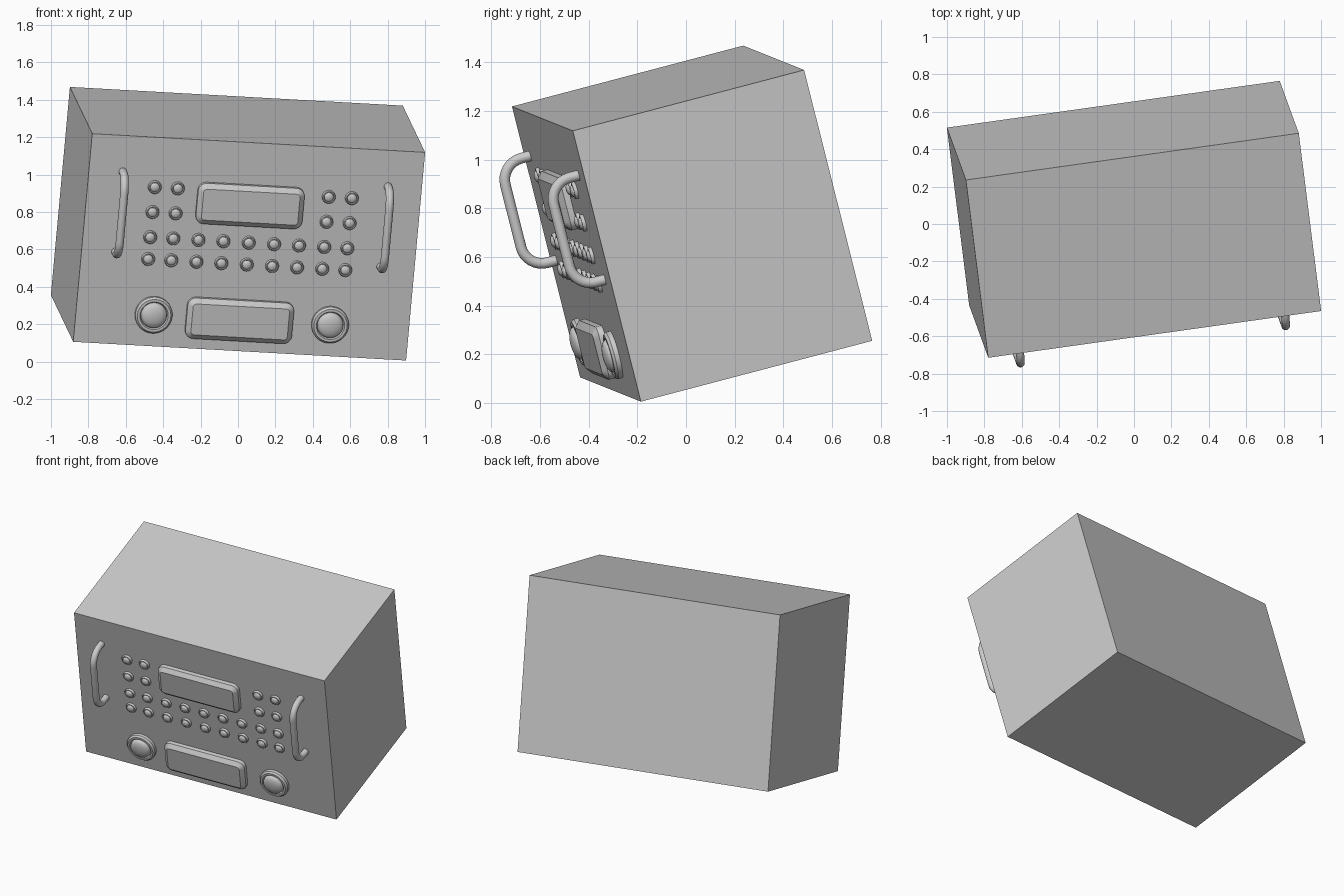
import bpy, bmesh, math
from mathutils import Matrix, Vector

if "Cube" in bpy.data.objects:
    bpy.data.objects.remove(bpy.data.objects["Cube"])

# Tilted frame of the front panel: u = right, w = up, d = outward
U = Vector((1.78, 0.25, -0.10)).normalized()
W = Vector((0.105, -0.28, 1.115))
W = (W - U * W.dot(U)).normalized()
D = U.cross(W)
WIDTH, HEIGHT, DEPTH = 1.80, 1.152, 0.99
origin = Vector((0, 0.025, 0.737)) + D * DEPTH / 2
FRAME = Matrix((U, W, D)).transposed().to_4x4()
FRAME.translation = origin


def make_object(name, bm, smooth=True):
    bmesh.ops.recalc_face_normals(bm, faces=bm.faces)
    bm.transform(FRAME)
    mesh = bpy.data.meshes.new(name)
    bm.to_mesh(mesh)
    bm.free()
    ob = bpy.data.objects.new(name, mesh)
    bpy.context.collection.objects.link(ob)
    if smooth:
        bpy.ops.object.select_all(action='DESELECT')
        ob.select_set(True)
        bpy.context.view_layer.objects.active = ob
        bpy.ops.object.shade_smooth_by_angle(angle=math.radians(35))
    return ob


def skin(rings, cap_start=False):
    """Join closed rings of points into a surface, capping the end."""
    bm = bmesh.new()
    vs = [[bm.verts.new(p) for p in ring] for ring in rings]
    n = len(vs[0])
    for a, b in zip(vs, vs[1:]):
        for i in range(n):
            j = (i + 1) % n
            bm.faces.new((a[i], a[j], b[j], b[i]))
    bm.faces.new(vs[-1])
    if cap_start:
        bm.faces.new(vs[0])
    return bm


def knob(name, u, w, radius, height, sides):
    # chamfered collar, groove, then a domed centre
    profile = [(1, 0), (1, 0.35), (0.9, 0.55), (0.76, 0.55), (0.70, 0.35), (0.68, 0.55)]
    profile += [(0.68 * math.cos(t), 0.55 + 0.45 * math.sin(t))
                for t in (math.radians(a) for a in (18, 36, 54, 70, 84))]
    rings = [[(u + radius * r * math.cos(2 * math.pi * i / sides),
               w + radius * r * math.sin(2 * math.pi * i / sides),
               h * height) for i in range(sides)] for r, h in profile]
    make_object(name, skin(rings))


def rounded_rect(u, w, width, height, radius, d, steps=6):
    pts = []
    for q, (sx, sy) in enumerate(((1, 1), (-1, 1), (-1, -1), (1, -1))):
        for k in range(steps + 1):
            t = math.pi / 2 * (q + k / steps)
            pts.append((u + sx * (width / 2 - radius) + radius * math.cos(t),
                        w + sy * (height / 2 - radius) + radius * math.sin(t), d))
    return pts


def panel(name, u, w):
    rings = [rounded_rect(u, w, 0.575 - 2 * i, 0.225 - 2 * i, 0.045 - i, d)
             for i, d in ((0, 0), (0, 0.025), (0.027, 0.047))]
    make_object(name, skin(rings))


def handle(name, u, w, span=0.444, reach=0.128, bend=0.09, radius=0.022, sides=16):
    # half of the path, (w, d) with tangent angle, then mirrored
    half = [(span / 2, -0.005, 0)]
    for k in range(9):
        t = math.pi / 2 * k / 8
        half.append((span / 2 - bend + bend * math.cos(t),
                     reach - bend + bend * math.sin(t), t))
    path = half + [(-y, d, math.pi - t) for y, d, t in reversed(half)]
    rings = []
    for y, d, t in path:
        ring = []
        for i in range(sides):
            a = 2 * math.pi * i / sides
            s = radius * math.cos(a)
            ring.append((u + radius * math.sin(a),
                         w + y + s * math.cos(t), d + s * math.sin(t)))
        rings.append(ring)
    make_object(name, skin(rings, True))


# Case
bm = bmesh.new()
bmesh.ops.create_cube(bm, size=1)
bm.transform(Matrix.Translation((0, 0, -DEPTH / 2)) @ Matrix.Diagonal((WIDTH, HEIGHT, DEPTH, 1)))
make_object("case", bm, smooth=False)

# Raised display panels
panel("upper_panel", -0.018, 0.232)
panel("lower_panel", -0.018, -0.403)

# Large knobs and handles, one per side
for side, s in (("left", -1), ("right", 1)):
    knob(f"{side}_knob", s * 0.477 - 0.005, -0.40, 0.10, 0.055, 48)
    handle(f"{side}_handle", s * 0.717, 0.154)

# Small buttons: two outer columns each side, full rows below the panel
outer = [-0.533, -0.408, 0.408, 0.533]
full = sorted(outer + [-0.272, -0.137, 0, 0.137, 0.272])
for r, (w, columns) in enumerate(((0.302, outer), (0.164, outer), (0.025, full), (-0.096, full))):
    for c, u in enumerate(columns):
        knob(f"button_{r + 1}_{c + 1}", u - 0.005, w, 0.036, 0.026, 24)
